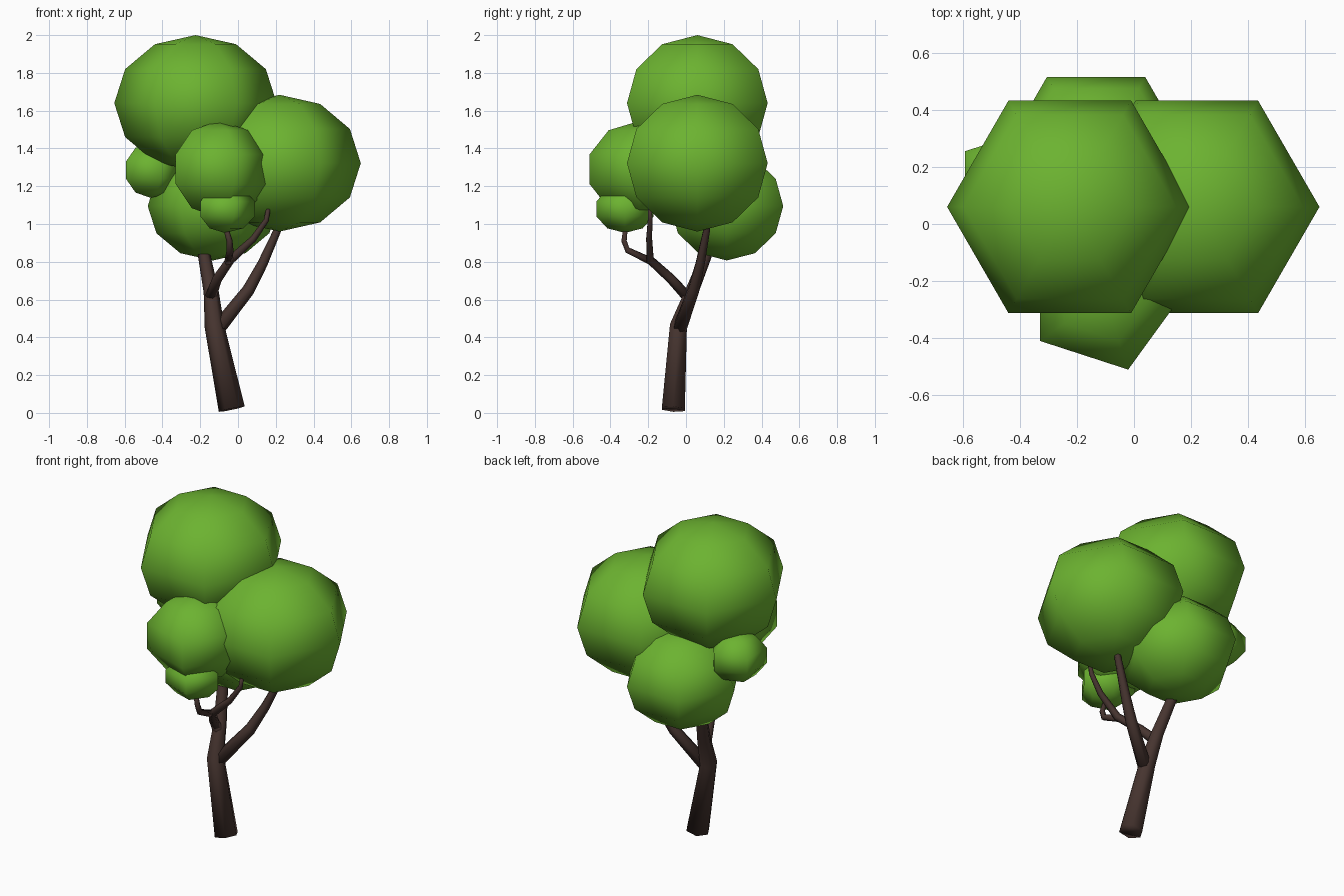
import bpy, bmesh, math
from mathutils import Vector

if "Cube" in bpy.data.objects:
    bpy.data.objects.remove(bpy.data.objects["Cube"])


def material(name, rgb):
    m = bpy.data.materials.new(name)
    m.diffuse_color = (*rgb, 1)
    m.use_nodes = True
    m.node_tree.nodes["Principled BSDF"].inputs["Base Color"].default_value = m.diffuse_color
    return m


LEAF = material("leaf green", (0.15, 0.45, 0.03))
BARK = material("bark brown", (0.062, 0.035, 0.029))


def finish(bm, name, mat):
    bmesh.ops.recalc_face_normals(bm, faces=bm.faces)
    for f in bm.faces:
        f.smooth = True
    me = bpy.data.meshes.new(name)
    bm.to_mesh(me)
    bm.free()
    me.materials.append(mat)
    ob = bpy.data.objects.new(name, me)
    bpy.context.collection.objects.link(ob)
    return ob


def bridge(bm, a, b):
    n = len(a)
    for i in range(n):
        j = (i + 1) % n
        bm.faces.new((a[i], a[j], b[j], b[i]))


def leaf_ball(name, centre, r, rz, n):
    """Squashed low-poly sphere with n sides and n latitude bands."""
    bm = bmesh.new()
    c = Vector(centre)
    rings = []
    for k in range(1, n):
        lat = -math.pi / 2 + math.pi * k / n
        rings.append([bm.verts.new(c + Vector((
            r * math.cos(lat) * math.cos(2 * math.pi * i / n),
            r * math.cos(lat) * math.sin(2 * math.pi * i / n),
            rz * math.sin(lat)))) for i in range(n)])
    for a, b in zip(rings, rings[1:]):
        bridge(bm, a, b)
    for ring, s in ((rings[0], -1), (rings[-1], 1)):
        pole = bm.verts.new(c + Vector((0, 0, s * rz)))
        for i in range(n):
            bm.faces.new((ring[i], ring[(i + 1) % n], pole))
    return finish(bm, name, LEAF)


def limb(name, path, n=6):
    """Tapered tube through (x, y, z, radius) points."""
    bm = bmesh.new()
    pts = [Vector(p[:3]) for p in path]
    rings = []
    for i, p in enumerate(pts):
        t = (pts[min(i + 1, len(pts) - 1)] - pts[max(i - 1, 0)]).normalized()
        u = Vector((0, 1, 0)).cross(t).normalized()
        v = t.cross(u)
        rings.append([bm.verts.new(p + path[i][3] * (
            u * math.cos(2 * math.pi * k / n) + v * math.sin(2 * math.pi * k / n)))
            for k in range(n)])
    for a, b in zip(rings, rings[1:]):
        bridge(bm, a, b)
    bm.faces.new(rings[0])
    bm.faces.new(rings[-1])
    return finish(bm, name, BARK)


# Foliage
leaf_ball("top_foliage", (-0.225, 0.06, 1.64), 0.43, 0.36, 6)
leaf_ball("right_foliage", (0.22, 0.06, 1.322), 0.43, 0.362, 6)
leaf_ball("back_foliage", (-0.133, 0.216, 1.095), 0.345, 0.288, 6)
leaf_ball("front_foliage", (-0.106, -0.247, 1.29), 0.291, 0.255, 5)
leaf_ball("small_front_foliage", (-0.07, -0.323, 1.08), 0.168, 0.127, 5)
leaf_ball("small_left_foliage", (-0.46, 0.158, 1.285), 0.173, 0.147, 5)

# Trunk and branches
limb("trunk", [(-0.033, -0.067, 0.02, 0.07), (-0.125, -0.04, 0.46, 0.052),
               (-0.142, 0.03, 0.64, 0.04), (-0.18, 0.11, 0.84, 0.033),
               (-0.20, 0.16, 1.05, 0.028)])
limb("right_branch", [(-0.12, -0.04, 0.43, 0.04), (0.055, 0.04, 0.65, 0.033),
                      (0.13, 0.075, 0.79, 0.027), (0.21, 0.11, 0.97, 0.02),
                      (0.25, 0.12, 1.1, 0.018)])
limb("front_branch", [(-0.15, 0.02, 0.6, 0.03), (-0.11, -0.08, 0.71, 0.026),
                      (-0.04, -0.19, 0.81, 0.023), (0.08, -0.195, 0.92, 0.018),
                      (0.15, -0.19, 1.02, 0.014), (0.16, -0.19, 1.08, 0.012)])
limb("front_twig", [(-0.05, -0.18, 0.8, 0.022), (-0.042, -0.31, 0.862, 0.018),
                    (-0.045, -0.328, 0.91, 0.016), (-0.07, -0.318, 1.0, 0.013)])
